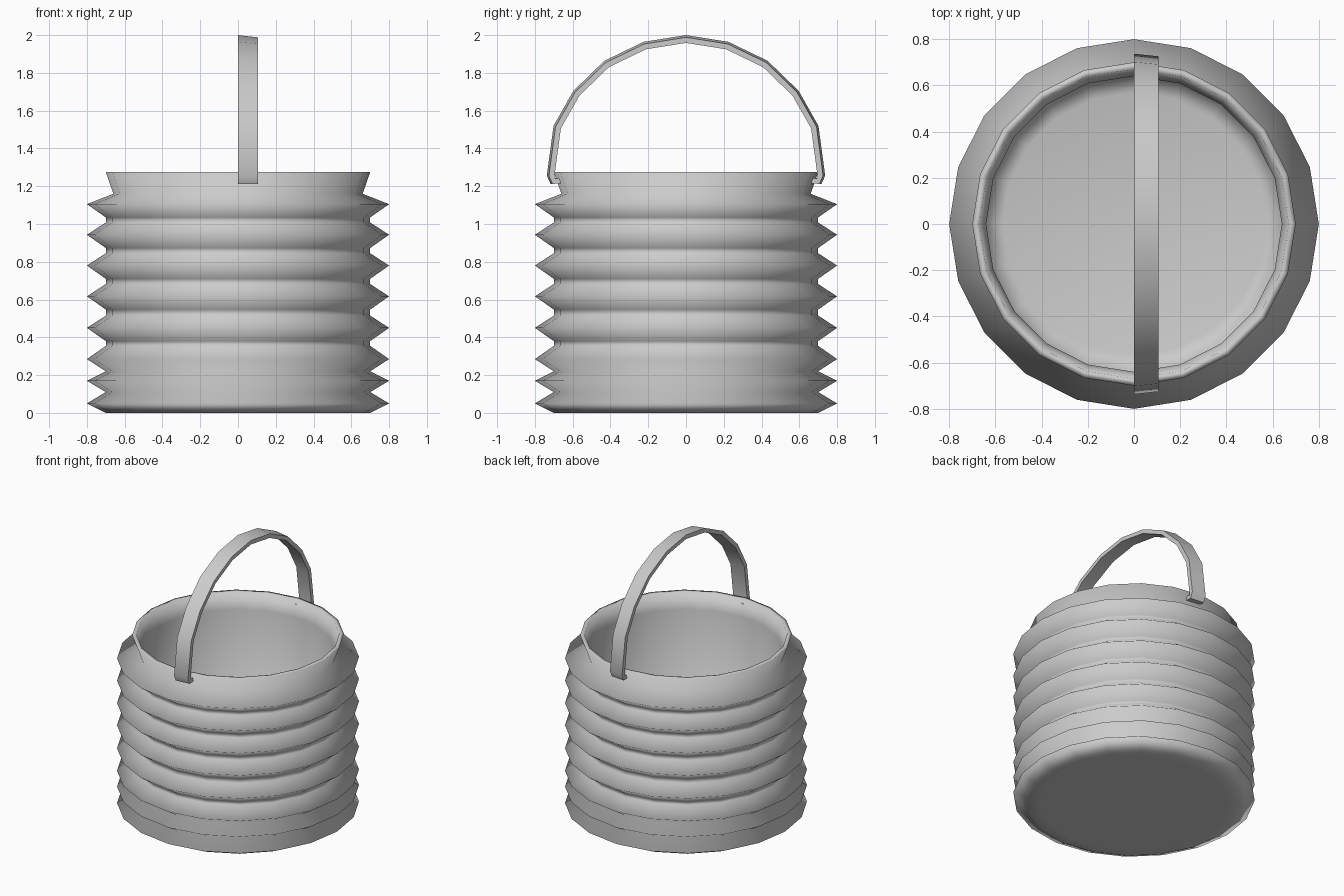
import bpy, bmesh, math
from mathutils import Vector

if "Cube" in bpy.data.objects:
    bpy.data.objects.remove(bpy.data.objects["Cube"])

SIDES = 20


def make_object(name, bm):
    bmesh.ops.recalc_face_normals(bm, faces=bm.faces)
    mesh = bpy.data.meshes.new(name)
    bm.to_mesh(mesh)
    bm.free()
    obj = bpy.data.objects.new(name, mesh)
    bpy.context.collection.objects.link(obj)
    return obj


def lathe(name, profile):
    """Spin (radius, z) points into a shell, capping both ends."""
    bm = bmesh.new()
    rings = []
    for r, z in profile:
        rings.append([bm.verts.new((r * math.cos(2 * math.pi * i / SIDES),
                                    r * math.sin(2 * math.pi * i / SIDES), z))
                      for i in range(SIDES)])
    for a, b in zip(rings, rings[1:]):
        for i in range(SIDES):
            j = (i + 1) % SIDES
            bm.faces.new((a[i], a[j], b[j], b[i]))
    bm.faces.new(rings[0])
    bm.faces.new(rings[-1])
    return make_object(name, bm)


# Bucket: ribbed outside, flared lip, plain inside wall and floor
profile = [(0.62, 0), (0.70, 0), (0.80, 0.05), (0.70, 0.11), (0.80, 0.17),
           (0.70, 0.22), (0.80, 0.285), (0.70, 0.355)]
for crest in (0.45, 0.617, 0.78, 0.943, 1.105):
    profile += [(0.70, crest - 0.07), (0.80, crest)]
    if crest < 1.1:
        profile.append((0.70, crest + 0.065))
profile += [(0.66, 1.16), (0.70, 1.275), (0.67, 1.275),
            (0.64, 1.16), (0.64, 0.08), (0.57, 0.06)]
bucket = lathe("bucket", profile)
bucket.data.shade_smooth()

# Handle: flat strap bent into an arch, with small hooked feet
half = [(0.66, 1.232), (0.712, 1.226), (0.722, 1.255), (0.687, 1.515),
        (0.585, 1.695), (0.423, 1.852), (0.22, 1.950)]
path = [Vector(p) for p in half + [(0, 1.985)] + [(-y, z) for y, z in reversed(half)]]
bm = bmesh.new()
sections = []
for i, p in enumerate(path):
    t = (path[min(i + 1, len(path) - 1)] - path[max(i - 1, 0)]).normalized()
    n = Vector((t.y, -t.x)) * 0.015
    corners = []
    for x, side in ((0, 1), (0.105, 1), (0.105, -1), (0, -1)):
        q = p + n * side
        shrink = 1 - 0.015 * x / 0.105      # far edge is slightly smaller
        corners.append(bm.verts.new((x, q.x * shrink, 1.22 + (q.y - 1.22) * shrink)))
    sections.append(corners)
for a, b in zip(sections, sections[1:]):
    for i in range(4):
        j = (i + 1) % 4
        bm.faces.new((a[i], a[j], b[j], b[i]))
bm.faces.new(sections[0])
bm.faces.new(sections[-1])
handle = make_object("handle", bm)

bpy.context.view_layer.objects.active = handle
handle.select_set(True)
bpy.ops.object.shade_smooth_by_angle(angle=math.radians(40))
